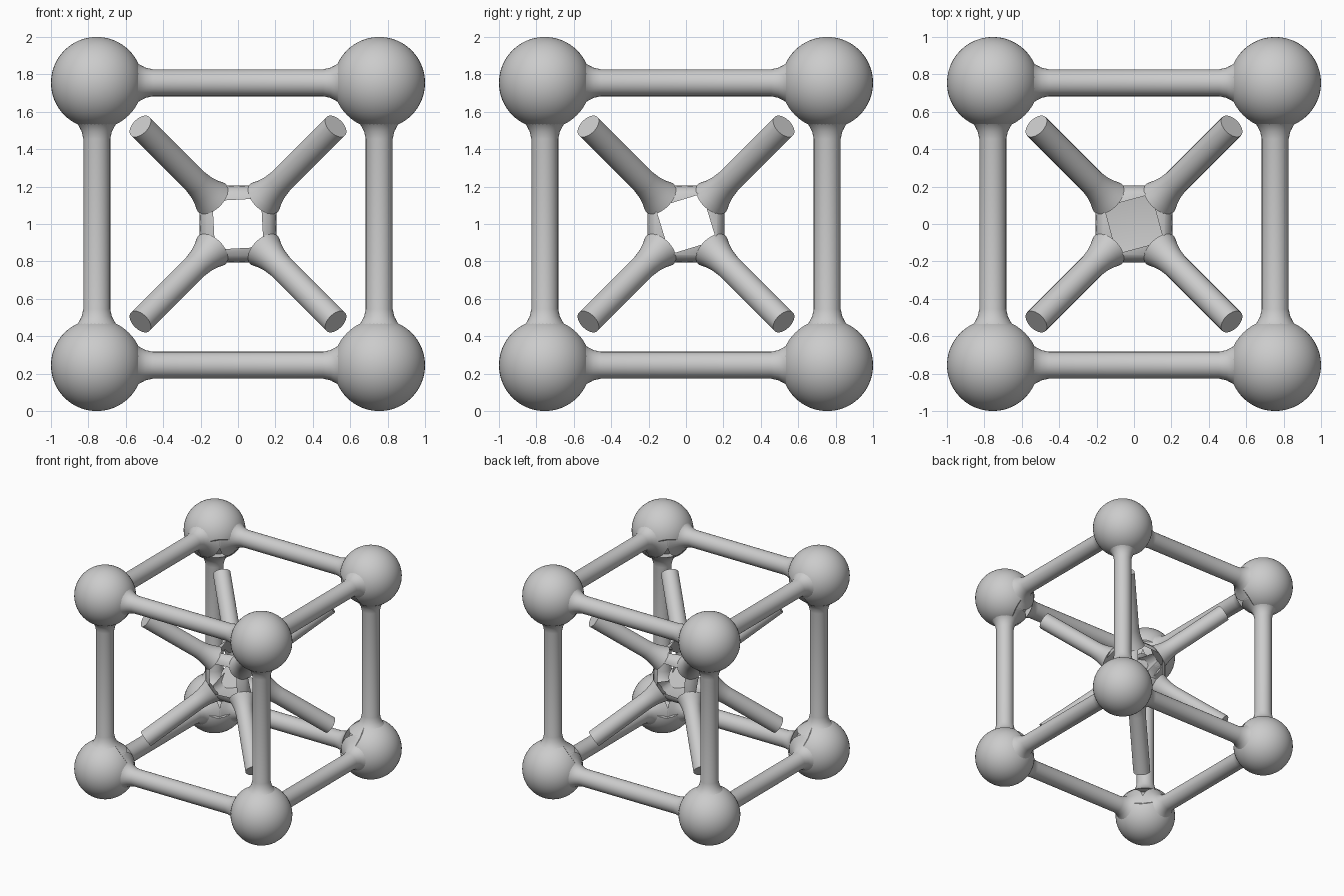
import bpy, bmesh
from itertools import product
from math import cos, sin, tau, radians
from mathutils import Vector, Matrix

if "Cube" in bpy.data.objects:
    bpy.data.objects.remove(bpy.data.objects["Cube"])

grey = bpy.data.materials.new("plain_grey")
grey.use_nodes = True
grey.diffuse_color = (0.6, 0.6, 0.6, 1)
grey.node_tree.nodes["Principled BSDF"].inputs["Base Color"].default_value = (0.6, 0.6, 0.6, 1)

MID = Vector((0, 0, 1))
CORNER = 0.755
BALL_R = 0.245
SIGNS = (-1, 1)


def finish(name, bm, location):
    mesh = bpy.data.meshes.new(name)
    bm.to_mesh(mesh)
    bm.free()
    obj = bpy.data.objects.new(name, mesh)
    obj.location = location
    mesh.materials.append(grey)
    bpy.context.collection.objects.link(obj)
    bpy.ops.object.select_all(action='DESELECT')
    obj.select_set(True)
    bpy.context.view_layer.objects.active = obj
    bpy.ops.object.shade_smooth_by_angle(angle=radians(35))
    return obj


def lathe(name, profile, direction, location, sides=32):
    """Turn (distance, radius) pairs around a direction, with closed ends."""
    bm = bmesh.new()
    turn = Vector(direction).to_track_quat('Z', 'Y')
    rings = []
    for d, r in profile:
        rings.append([bm.verts.new(turn @ Vector((r * cos(tau * i / sides), r * sin(tau * i / sides), d)))
                      for i in range(sides)])
    for a, b in zip(rings, rings[1:]):
        for i in range(sides):
            j = (i + 1) % sides
            bm.faces.new((a[i], a[j], b[j], b[i]))
    bm.faces.new(rings[0][::-1])
    bm.faces.new(rings[-1])
    return finish(name, bm, location)


# Corner balls, each with a flat facet facing the middle
for s in product(SIGNS, repeat=3):
    inward = -Vector(s).normalized()
    bm = bmesh.new()
    bmesh.ops.create_uvsphere(bm, u_segments=48, v_segments=32, radius=BALL_R)
    cut = bmesh.ops.bisect_plane(bm, geom=bm.verts[:] + bm.edges[:] + bm.faces[:],
                                 plane_co=inward * 0.185, plane_no=inward, clear_outer=True)
    bmesh.ops.holes_fill(bm, edges=[e for e in bm.edges if e.is_boundary], sides=0)
    finish("corner_ball", bm, MID + Vector(s) * CORNER)

# Frame bars, flaring into the balls at both ends
flare = [(0.165, 0.175), (0.195, 0.135), (0.225, 0.1), (0.26, 0.081), (0.3, 0.072)]
half = [(d - CORNER, r) for d, r in flare]
bar = half + [(-d, r) for d, r in reversed(half)]
for axis in range(3):
    for a, b in product(SIGNS, repeat=2):
        centre = [a * CORNER, b * CORNER]
        centre.insert(axis, 0)
        direction = Vector((0, 0, 0))
        direction[axis] = 1
        lathe("frame_bar", bar, direction, MID + Vector(centre))

# Diagonal spokes that stop short of the balls
spoke = [(0.24, 0.105), (0.28, 0.09), (0.33, 0.077), (0.39, 0.07), (0.905, 0.07)]
for s in product(SIGNS, repeat=3):
    lathe("diagonal_spoke", spoke, s, MID)

# Hollow hub with twisted square openings on its four sides
bm = bmesh.new()
bmesh.ops.create_cube(bm, size=0.41)
bmesh.ops.bevel(bm, geom=bm.edges[:], offset=0.075, segments=3, profile=0.5, affect='EDGES')
bm.normal_update()
twist = (radians(17), radians(-3), radians(15))
openings = []
for face in sorted(bm.faces, key=lambda f: f.calc_area())[-6:]:
    axis = max(range(3), key=lambda i: abs(face.normal[i]))
    bmesh.ops.rotate(bm, verts=face.verts[:], cent=(0, 0, 0),
                     matrix=Matrix.Rotation(twist[axis], 3, 'XYZ'[axis]))
    if face.normal.z > -0.9:
        openings.append(face)
bmesh.ops.delete(bm, geom=openings, context='FACES_ONLY')
finish("hub_shell", bm, MID)
